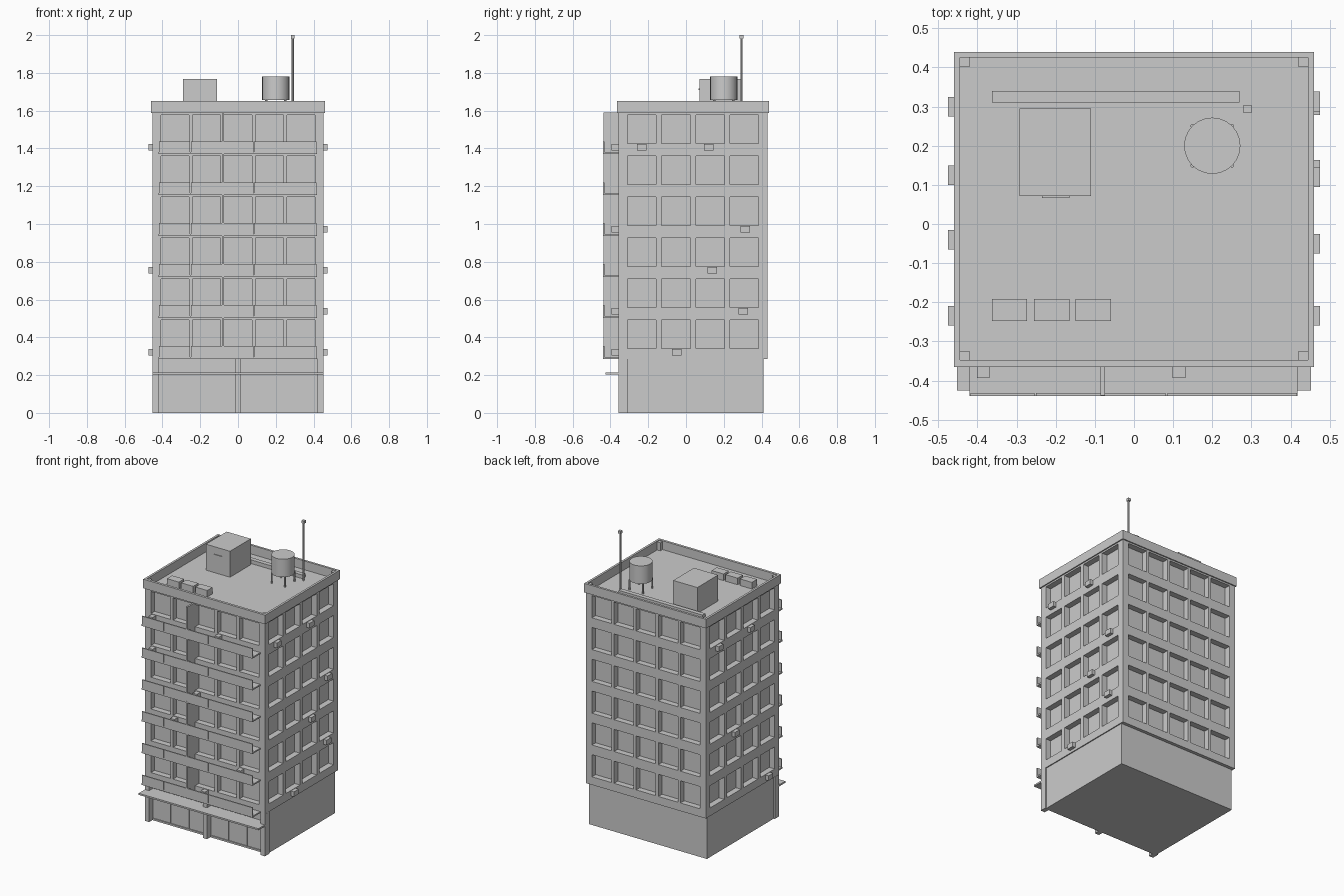
import bpy, bmesh, math
from mathutils import Vector

cube = bpy.data.objects.get("Cube")
if cube:
    bpy.data.objects.remove(cube, do_unlink=True)

grey = bpy.data.materials.new("plain grey")
grey.use_nodes = True
grey.diffuse_color = (0.6, 0.6, 0.6, 1)
grey.node_tree.nodes["Principled BSDF"].inputs["Base Color"].default_value = (0.6, 0.6, 0.6, 1)


def finish(bm, name):
    mesh = bpy.data.meshes.new(name)
    bm.to_mesh(mesh)
    bm.free()
    mesh.materials.append(grey)
    obj = bpy.data.objects.new(name, mesh)
    bpy.context.collection.objects.link(obj)
    return obj


def box(name, x, y, z):
    """Box from (low, high) ranges on each axis."""
    bm = bmesh.new()
    bmesh.ops.create_cube(bm, size=1)
    for v in bm.verts:
        v.co = [r[0] if c < 0 else r[1] for c, r in zip(v.co, (x, y, z))]
    return finish(bm, name)


def cylinder(name, x, y, z, radius, sides):
    bm = bmesh.new()
    bmesh.ops.create_cone(bm, cap_ends=True, segments=sides, radius1=radius,
                          radius2=radius, depth=z[1] - z[0])
    bmesh.ops.translate(bm, verts=bm.verts, vec=(x, y, (z[0] + z[1]) / 2))
    return finish(bm, name)


# Main dimensions
FLOORS, PITCH, BASE, ROOF = 6, 0.217, 0.286, 1.59
HALF, FRONT, BACK = 0.452, -0.357, 0.432
RECESS = 0.04


def facade(bm, origin, along, inward, width, count, pitch, opening):
    """Wall with a grid of recessed windows."""
    us, vs = [0], [0]
    first = (width - (count - 1) * pitch - opening) / 2
    for i in range(count):
        us += [first + i * pitch, first + i * pitch + opening]
    for f in range(FLOORS):
        vs += [f * PITCH + 0.055, f * PITCH + 0.206]
    us.append(width)
    vs.append(ROOF - BASE)

    def point(u, v, d=0):
        return bm.verts.new(origin + along * u + Vector((0, 0, v)) + inward * d)

    for i in range(len(us) - 1):
        for j in range(len(vs) - 1):
            ring = [(us[i], vs[j]), (us[i + 1], vs[j]),
                    (us[i + 1], vs[j + 1]), (us[i], vs[j + 1])]
            if i % 2 and j % 2:
                bm.faces.new([point(*p, RECESS) for p in ring])
                for a, b in zip(ring, ring[1:] + ring[:1]):
                    bm.faces.new([point(*a), point(*b), point(*b, RECESS), point(*a, RECESS)])
            else:
                bm.faces.new([point(*p) for p in ring])


# Tower walls with windows on all four sides
bm = bmesh.new()
X, Y = Vector((1, 0, 0)), Vector((0, 1, 0))
depth = BACK - FRONT
facade(bm, Vector((-HALF, FRONT, BASE)), X, Y, 2 * HALF, 5, 0.167, 0.147)
facade(bm, Vector((HALF, BACK, BASE)), -X, -Y, 2 * HALF, 5, 0.167, 0.147)
facade(bm, Vector((HALF, FRONT, BASE)), Y, -X, depth, 4, 0.181, 0.152)
facade(bm, Vector((-HALF, BACK, BASE)), -Y, X, depth, 4, 0.181, 0.152)
for z, flip in ((BASE, True), (ROOF, False)):
    ring = [(-HALF, FRONT, z), (HALF, FRONT, z), (HALF, BACK, z), (-HALF, BACK, z)]
    bm.faces.new([bm.verts.new(p) for p in (ring[::-1] if flip else ring)])
bmesh.ops.remove_doubles(bm, verts=bm.verts, dist=0.0001)
finish(bm, "tower")

# Ground floor: block, front pillars, sill and canopy
box("ground_floor", (-0.445, 0.445), (-0.315, 0.41), (0, BASE))
for x in (-0.437, 0, 0.437):
    box("front_pillar", (x - 0.016, x + 0.016), (FRONT, -0.31), (0, BASE))
box("shop_sill", (-0.43, 0.43), (-0.322, -0.31), (0, 0.012))
box("canopy", (-0.452, 0.452), (-0.425, -0.31), (0.203, 0.214))
for x in (-0.29, -0.15, 0.15, 0.29):
    box("shop_mullion", (x - 0.003, x + 0.003), (-0.319, -0.31), (0.01, 0.2))

# Balconies: slab and front panels for each floor, one full-height divider
panel_edges = (-0.42, -0.252, -0.08, 0.083, 0.418)
for f in range(FLOORS):
    z = BASE + f * PITCH
    box("balcony_slab", (-0.42, 0.418), (-0.44, FRONT), (z, z + 0.01))
    for a, b in zip(panel_edges, panel_edges[1:]):
        box("balcony_panel", (a + 0.002, b - 0.002), (-0.44, -0.432), (z, z + 0.067))
box("balcony_divider", (-0.086, -0.074), (-0.438, FRONT), (BASE, ROOF))

# Air conditioners under windows: (floor, position along the wall)
right_units = ((5, -0.235), (5, 0.12), (3, 0.313), (2, 0.138), (1, 0.303), (0, -0.05))
left_units = ((5, -0.04), (5, 0.3), (2, 0.125), (0, -0.235))
front_units = ((5, -0.385), (5, 0.115), (4, -0.385), (3, -0.05), (2, -0.22), (1, 0.28), (0, 0.01))
for side, units in ((1, right_units), (-1, left_units)):
    for f, y in units:
        z = BASE + f * PITCH + 0.018
        x = sorted((side * 0.44, side * 0.475))
        box("wall_air_conditioner", x, (y - 0.025, y + 0.025), (z, z + 0.034))
for f, x in front_units:
    z = BASE + f * PITCH + 0.018
    box("front_air_conditioner", (x - 0.016, x + 0.016), (-0.394, -0.35), (z, z + 0.034))

# Parapet ring with corner posts
outer_y, top = (-0.365, 0.44), 1.65
for s in (-1, 1):
    box("parapet_side", sorted((s * 0.445, s * 0.46)), outer_y, (ROOF - 0.002, top))
box("parapet_front", (-0.445, 0.445), (-0.365, -0.348), (ROOF - 0.002, top))
box("parapet_back", (-0.445, 0.445), (0.425, 0.44), (ROOF - 0.002, top))
for x in (-0.433, 0.433):
    for y in (-0.336, 0.413):
        box("corner_post", (x - 0.012, x + 0.012), (y - 0.012, y + 0.012), (ROOF, top - 0.005))

# Roof house with a small door hood
box("roof_house", (-0.292, -0.11), (0.071, 0.295), (ROOF, 1.767))
box("door_hood", (-0.235, -0.165), (0.066, 0.075), (1.71, 1.717))

# Roof plant units and duct
for x in (-0.318, -0.21, -0.104):
    box("roof_unit", (x - 0.045, x + 0.045), (-0.248, -0.192), (ROOF, 1.635))
box("roof_duct", (-0.363, 0.27), (0.31, 0.34), (ROOF, 1.615))

# Water tank on four legs
cylinder("water_tank", 0.2, 0.2, (1.657, 1.78), 0.072, 24)
for dx in (-0.05, 0.05):
    for dy in (-0.05, 0.05):
        cylinder("tank_leg", 0.2 + dx, 0.2 + dy, (ROOF, 1.66), 0.006, 8)
bpy.context.view_layer.update()
tank = bpy.data.objects["water_tank"]
bpy.context.view_layer.objects.active = tank
tank.select_set(True)
bpy.ops.object.shade_smooth_by_angle(angle=math.radians(30))

# Mast with a tip lamp
cylinder("mast", 0.29, 0.294, (ROOF, 1.985), 0.006, 8)
box("mast_tip", (0.28, 0.3), (0.284, 0.304), (1.982, 2.0))
